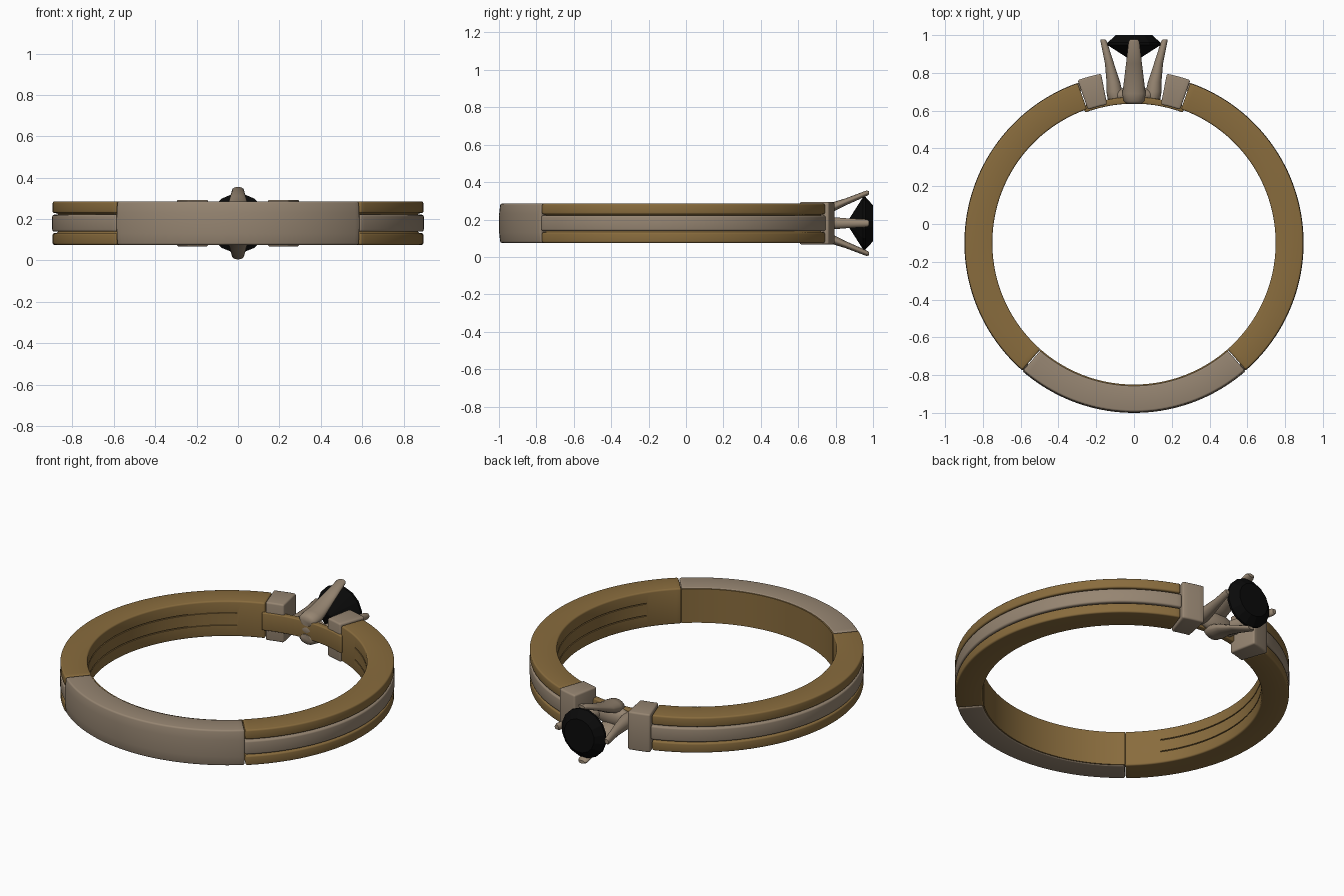
import bpy, bmesh
from math import sin, cos, pi, radians
from mathutils import Vector

if "Cube" in bpy.data.objects:
    bpy.data.objects.remove(bpy.data.objects["Cube"])

CENTRE_Y, MID_Z = -0.1, 0.18


def material(name, colour):
    m = bpy.data.materials.new(name)
    m.use_nodes = True
    m.diffuse_color = colour
    m.node_tree.nodes["Principled BSDF"].inputs["Base Color"].default_value = colour
    return m


GOLD = material("warm gold", (0.25, 0.15, 0.047, 1))
SILVER = material("warm silver", (0.305, 0.235, 0.167, 1))
BLACK = material("black gem", (0.003, 0.003, 0.003, 1))


def finish(name, bm, mat, bevel=0, smooth=35, cutters=()):
    """Turn a bmesh into a shaded object with rounded edges and optional cuts."""
    bmesh.ops.recalc_face_normals(bm, faces=bm.faces)
    mesh = bpy.data.meshes.new(name)
    bm.to_mesh(mesh)
    bm.free()
    mesh.materials.append(mat)
    ob = bpy.data.objects.new(name, mesh)
    bpy.context.collection.objects.link(ob)
    bpy.ops.object.select_all(action='DESELECT')
    ob.select_set(True)
    bpy.context.view_layer.objects.active = ob
    if bevel:
        mod = ob.modifiers.new("rounding", 'BEVEL')
        mod.width, mod.segments = bevel, 3
        mod.limit_method, mod.angle_limit = 'ANGLE', radians(40)
        bpy.ops.object.modifier_apply(modifier=mod.name)
    for cutter in cutters:
        mod = ob.modifiers.new("groove", 'BOOLEAN')
        mod.operation, mod.object, mod.solver = 'DIFFERENCE', cutter, 'EXACT'
        bpy.ops.object.modifier_apply(modifier=mod.name)
        bpy.data.objects.remove(cutter)
    if smooth:
        bpy.ops.object.shade_smooth_by_angle(angle=radians(smooth))
    return ob


def skin(bm, loops):
    """Join a row of vertex loops into a closed solid."""
    for a, b in zip(loops, loops[1:]):
        n = len(a)
        for i in range(n):
            j = (i + 1) % n
            bm.faces.new((a[i], a[j], b[j], b[i]))
    bm.faces.new(loops[0])
    bm.faces.new(loops[-1])


def arc(name, profile, start, end, mat, bevel=0, cutters=()):
    """Sweep a profile of (radius, height from mid-plane) around the ring axis."""
    bm = bmesh.new()
    steps = max(4, round(abs(end - start) / 2))
    loops = []
    for k in range(steps + 1):
        t = radians(start + (end - start) * k / steps)
        loops.append([bm.verts.new((r * cos(t), CENTRE_Y + r * sin(t), MID_Z + h))
                      for r, h in profile])
    skin(bm, loops)
    return finish(name, bm, mat, bevel, cutters=cutters)


def box(r0, r1, h0, h1):
    return [(r0, h0), (r1, h0), (r1, h1), (r0, h1)]


# Gold side bands with an outer channel, silver inlay and end blocks
channel = [(0.75, -0.105), (0.896, -0.105), (0.896, -0.048), (0.87, -0.048),
           (0.87, 0.048), (0.896, 0.048), (0.896, 0.105), (0.75, 0.105)]
for side in ("left", "right"):
    def a(angle):
        return angle if side == "left" else 180 - angle

    grooves = [arc(side + "_groove_cutter", box(0.74, 0.757, h - 0.003, h + 0.003),
                   a(-34), a(59), GOLD) for h in (-0.036, 0.036)]
    arc(side + "_gold_band", channel, a(-48.7), a(70.6), GOLD, 0.009, grooves)
    arc(side + "_silver_inlay", box(0.85, 0.898, -0.041, 0.041),
        a(-49), a(71), SILVER, 0.01)
    arc(side + "_end_block", box(0.746, 0.912, -0.113, 0.113),
        a(70.9), a(79), SILVER, 0.01)

# Silver front section, gently domed, with a gold lining
dome = [(0.756, -0.105), (0.893, -0.105), (0.899, -0.05), (0.9, 0),
        (0.899, 0.05), (0.893, 0.105), (0.756, 0.105)]
arc("front_section", dome, -131, -49, SILVER, 0.009)
arc("front_lining", box(0.75, 0.76, -0.1, 0.1), -131.3, -48.7, GOLD)

# Gold bridge behind the setting
arc("gold_bridge", box(0.737, 0.772, -0.052, 0.052), 69.5, 110.5, GOLD, 0.006)


# Setting: four tapering prongs on a rounded seat
def prong(name, rows, direction):
    """Loft ellipses; each row is y, offset, half width x, half width z."""
    bm = bmesh.new()
    loops = []
    for y, offset, hx, hz in rows:
        c = Vector((0, y, MID_Z)) + direction * offset
        loops.append([bm.verts.new((c.x + hx * cos(t), y, c.z + hz * sin(t)))
                      for t in (2 * pi * i / 16 for i in range(16))])
    skin(bm, loops)
    finish(name, bm, SILVER, smooth=50)


upright = [(0.635, 0.05, 0.035, 0.025), (0.65, 0.053, 0.054, 0.036),
           (0.69, 0.057, 0.062, 0.038), (0.75, 0.072, 0.054, 0.03),
           (0.85, 0.113, 0.042, 0.019), (0.965, 0.16, 0.029, 0.015),
           (0.978, 0.163, 0.02, 0.009)]
sideways = [(0.635, 0.09, 0.032, 0.03), (0.65, 0.095, 0.042, 0.042),
            (0.7, 0.104, 0.042, 0.042), (0.75, 0.109, 0.036, 0.036),
            (0.85, 0.13, 0.024, 0.027), (0.965, 0.16, 0.017, 0.021),
            (0.978, 0.164, 0.012, 0.014)]
for s, x_name, z_name in ((1, "left", "upper"), (-1, "right", "lower")):
    prong(z_name + "_prong", upright, Vector((0, 0, s)))
    prong(x_name + "_prong", sideways, Vector((s, 0, 0)))

bm = bmesh.new()
bmesh.ops.create_uvsphere(bm, u_segments=24, v_segments=12, radius=1)
for v in bm.verts:
    v.co = Vector((v.co.x * 0.12, 0.68 + v.co.y * 0.045, MID_Z + v.co.z * 0.06))
finish("setting_seat", bm, SILVER)

# Faceted gem: pavilion, girdle, crown and flat table
bm = bmesh.new()
rings = []
for y, r in ((0.86, 0.004), (0.947, 0.143), (0.96, 0.143), (1.0, 0.098)):
    rings.append([bm.verts.new((r * cos(t), y, MID_Z + r * sin(t)))
                  for t in (2 * pi * (i + 0.5) / 16 for i in range(16))])
skin(bm, rings)
finish("gem", bm, BLACK, smooth=0)
